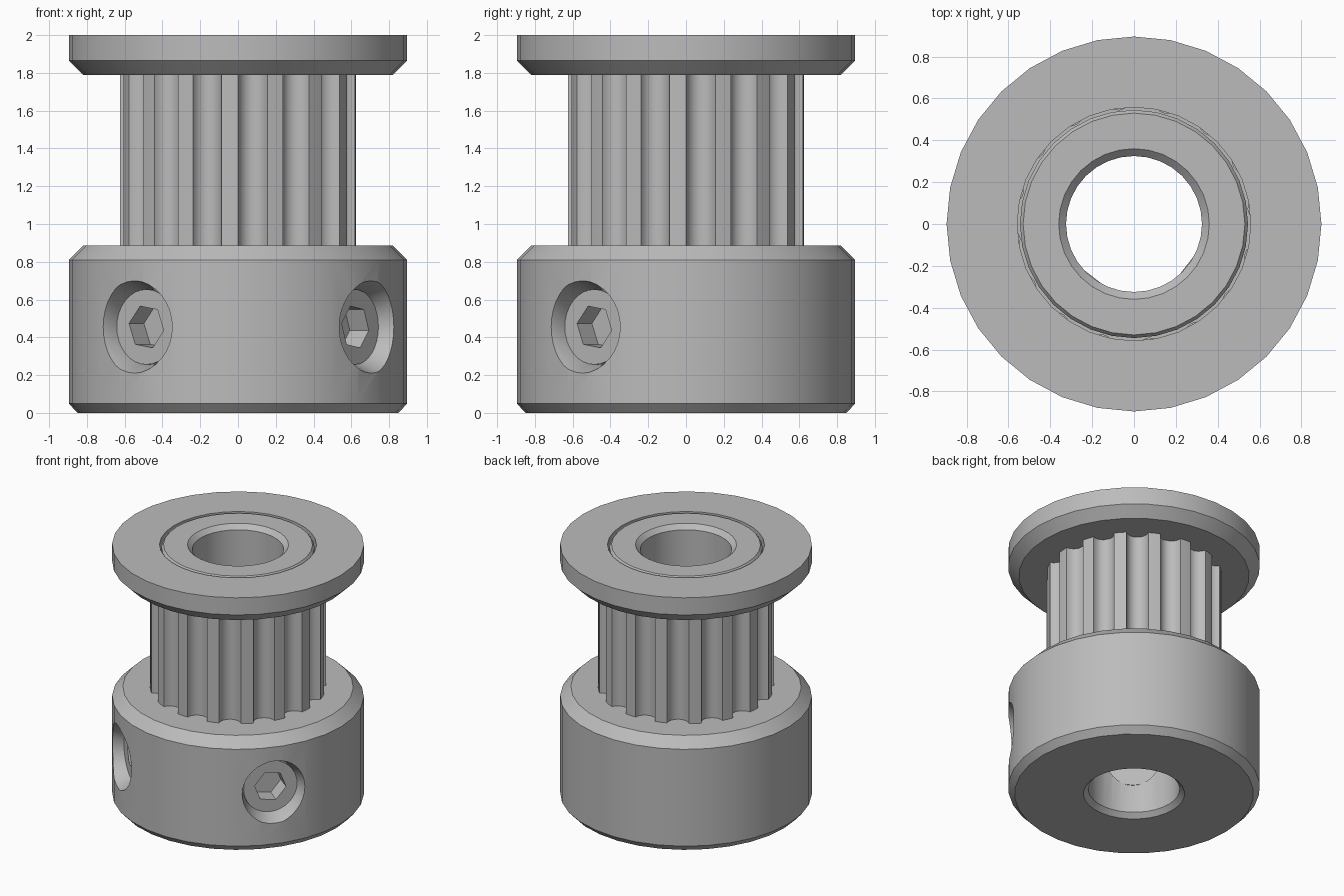
import bpy, bmesh, math
from mathutils import Matrix, Vector

if "Cube" in bpy.data.objects:
    bpy.data.objects.remove(bpy.data.objects["Cube"], do_unlink=True)

metal = bpy.data.materials.new("brushed_grey_metal")
metal.use_nodes = True
GREY = (0.5, 0.5, 0.5, 1.0)
metal.diffuse_color = GREY
metal.node_tree.nodes["Principled BSDF"].inputs["Base Color"].default_value = GREY


def make_object(name, bm, matrix=None):
    """Turn a bmesh into a scene object with outward normals."""
    bmesh.ops.recalc_face_normals(bm, faces=bm.faces[:])
    if matrix:
        bm.transform(matrix)
    mesh = bpy.data.meshes.new(name)
    bm.to_mesh(mesh)
    bm.free()
    mesh.materials.append(metal)
    obj = bpy.data.objects.new(name, mesh)
    bpy.context.collection.objects.link(obj)
    return obj


def lathe(name, profile, matrix=None, closed=True, segments=32):
    """Revolve (radius, height) points; closed loops make rings, open ones get caps."""
    bm = bmesh.new()
    rings = []
    for r, z in profile:
        angles = [math.tau * i / segments for i in range(segments)]
        rings.append([bm.verts.new((r * math.cos(a), r * math.sin(a), z)) for a in angles])
    pairs = list(zip(rings, rings[1:]))
    if closed:
        pairs.append((rings[-1], rings[0]))
    else:
        bm.faces.new(rings[0])
        bm.faces.new(rings[-1])
    for low, high in pairs:
        for i in range(segments):
            j = (i + 1) % segments
            bm.faces.new((low[i], low[j], high[j], high[i]))
    return make_object(name, bm, matrix)


def extrude_outline(name, points, bottom, top, matrix=None):
    """Extrude a flat outline between two heights."""
    bm = bmesh.new()
    face = bm.faces.new([bm.verts.new((x, y, bottom)) for x, y in points])
    new = bmesh.ops.extrude_face_region(bm, geom=[face])["geom"]
    moved = [v for v in new if isinstance(v, bmesh.types.BMVert)]
    bmesh.ops.translate(bm, verts=moved, vec=(0, 0, top - bottom))
    return make_object(name, bm, matrix)


def polar(radius, degrees):
    a = math.radians(degrees)
    return radius * math.cos(a), radius * math.sin(a)


def activate(obj):
    bpy.ops.object.select_all(action="DESELECT")
    obj.select_set(True)
    bpy.context.view_layer.objects.active = obj


def subtract(target, cutter):
    cutter.hide_render = True
    mod = target.modifiers.new("cut", "BOOLEAN")
    mod.operation = "DIFFERENCE"
    mod.solver = "EXACT"
    mod.object = cutter
    activate(target)
    bpy.ops.object.modifier_apply(modifier=mod.name)
    bpy.data.objects.remove(cutter, do_unlink=True)


def smooth(obj):
    activate(obj)
    bpy.ops.object.shade_smooth_by_angle(angle=math.radians(30))


# Hub with the core tube that carries the bore to the top
hub = lathe("hub", [(0.36, 0), (0.85, 0), (0.896, 0.05), (0.896, 0.81), (0.82, 0.885),
                    (0.545, 0.885), (0.545, 1.98), (0.53, 2), (0.36, 2),
                    (0.325, 1.965), (0.325, 0.035)])

# Top flange ring
flange = lathe("flange", [(0.558, 1.79), (0.82, 1.79), (0.896, 1.865), (0.896, 2), (0.558, 2)])

# Toothed belt sleeve: narrow lands between rounded grooves
TEETH, TIP, DEPTH, STEPS = 16, 0.625, 0.075, 8
pitch = 360 / TEETH
half_groove = 7.25
outline = []
for k in range(TEETH):
    land = -4 + k * pitch
    outline.append(polar(TIP, land))
    for s in range(STEPS + 1):
        t = math.pi * s / STEPS
        outline.append(polar(TIP - DEPTH * math.sin(t),
                             land + pitch / 2 - half_groove * math.cos(t)))
teeth = extrude_outline("belt_teeth", outline, 0.88, 1.795)
bore_cut = lathe("sleeve_cutter", [(0.54, 0.5), (0.54, 2.2)], closed=False)
subtract(teeth, bore_cut)

# Two clamping screws in flared holes, a quarter turn apart
screws = []
for label, degrees in (("right", 232), ("left", 322)):
    out = Vector((*polar(1, degrees), 0))
    side = Vector((*polar(1, degrees + 90), 0))
    up = Vector((0, 0, 1))
    frame = Matrix.Translation((0, 0, 0.455)) @ Matrix((side, up, out)).transposed().to_4x4()
    hole = lathe("hole_cutter", [(0.2, 0.1), (0.2, 0.78), (0.246, 0.896), (0.288, 1.0)],
                 frame, closed=False)
    subtract(hub, hole)
    screw = lathe(label + "_set_screw", [(0.199, 0.32), (0.199, 0.788)], frame, closed=False)
    hexagon = [polar(0.118, -9 + 60 * i) for i in range(6)]
    subtract(screw, extrude_outline("socket_cutter", hexagon, 0.66, 0.9, frame))
    screws.append(screw)

for part in [hub, flange, teeth] + screws:
    smooth(part)
